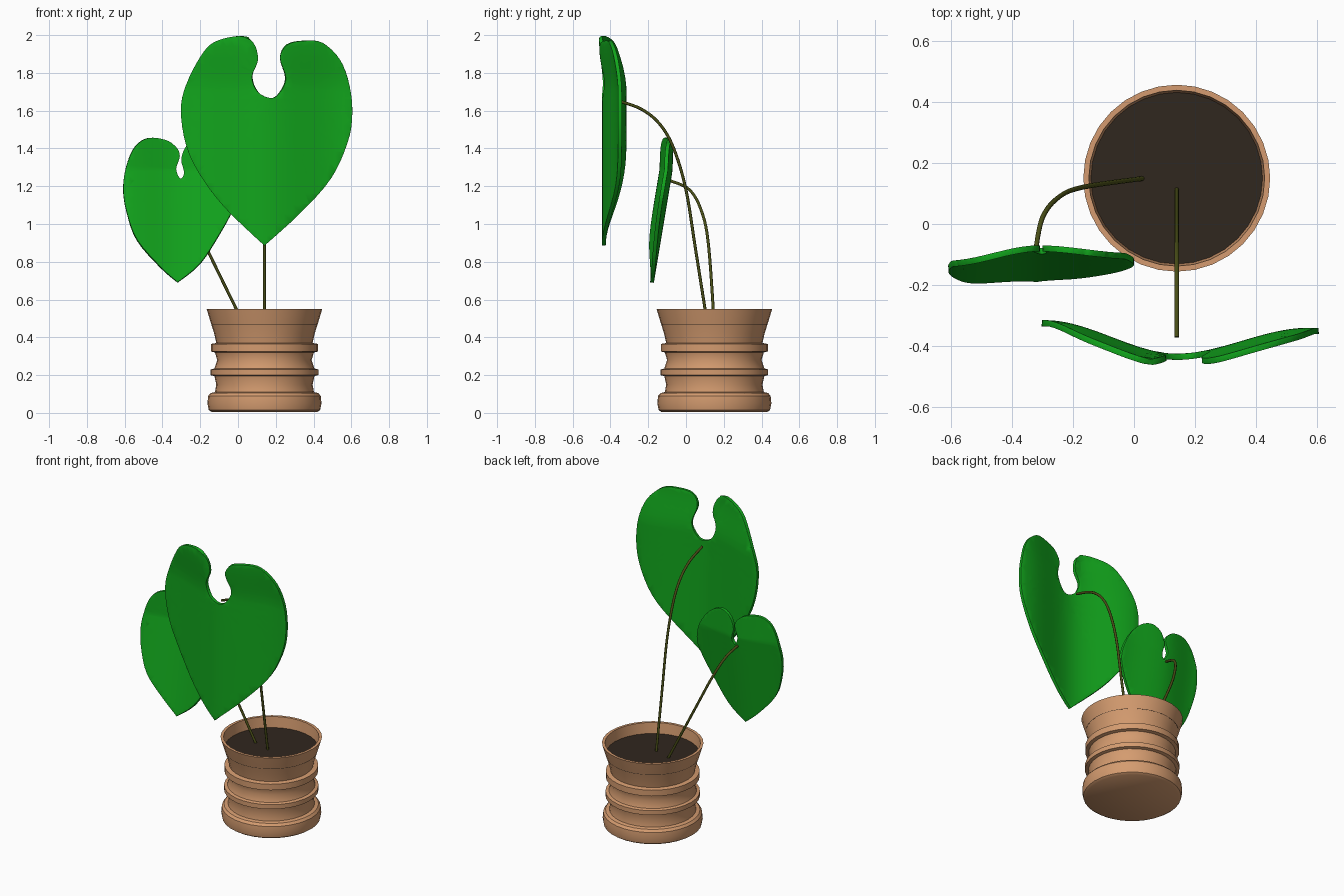
import bpy, bmesh, math
from mathutils import Vector

if "Cube" in bpy.data.objects:
    bpy.data.objects.remove(bpy.data.objects["Cube"])


def material(name, color):
    m = bpy.data.materials.new(name)
    m.diffuse_color = (*color, 1)
    m.use_nodes = True
    m.node_tree.nodes["Principled BSDF"].inputs["Base Color"].default_value = m.diffuse_color
    return m


CLAY = material("clay", (0.66, 0.33, 0.16))
SOIL = material("soil", (0.03, 0.02, 0.013))
LEAF = material("leaf_green", (0.006, 0.38, 0.012))
STEM = material("stem_green", (0.065, 0.075, 0.008))
POT_X, POT_Y = 0.14, 0.15


def add(name, bm, mat, angle=35):
    bmesh.ops.recalc_face_normals(bm, faces=bm.faces)
    me = bpy.data.meshes.new(name)
    bm.to_mesh(me)
    bm.free()
    me.materials.append(mat)
    ob = bpy.data.objects.new(name, me)
    bpy.context.collection.objects.link(ob)
    bpy.ops.object.select_all(action='DESELECT')
    bpy.context.view_layer.objects.active = ob
    ob.select_set(True)
    bpy.ops.object.shade_smooth_by_angle(angle=math.radians(angle))
    return ob


def lathe(name, profile, mat, steps=32):
    bm = bmesh.new()
    vs = [bm.verts.new((r, 0, z)) for r, z in profile]
    es = [bm.edges.new(p) for p in zip(vs, vs[1:])]
    bmesh.ops.spin(bm, geom=vs + es, axis=(0, 0, 1), cent=(0, 0, 0),
                   steps=steps, angle=2 * math.pi)
    bmesh.ops.remove_doubles(bm, verts=bm.verts, dist=1e-4)
    ob = add(name, bm, mat)
    ob.location = (POT_X, POT_Y, 0)
    return ob


def smooth_path(points, n):
    """Catmull-Rom curve through the points, sharp at both ends."""
    p = [Vector(q) for q in points]
    p = [p[0]] + p + [p[-1]]
    out = []
    for a, b, c, d in zip(p, p[1:], p[2:], p[3:]):
        for i in range(n):
            t = i / n
            out.append(0.5 * (2 * b + (c - a) * t + (2 * a - 5 * b + 4 * c - d) * t ** 2
                              + (3 * b - a - 3 * c + d) * t ** 3))
    return out + [p[-1]]


def ease(t):
    t = max(0, min(1, t))
    return t * t * (3 - 2 * t)


def leaf(name, outline, depth):
    # fill the outline, slice it into a grid, then bend it
    pts = smooth_path([(x, 0, z) for x, z in outline + outline[:1]], 4)[:-1]
    bm = bmesh.new()
    vs = [bm.verts.new(p) for p in pts]
    es = [bm.edges.new((vs[i - 1], vs[i])) for i in range(len(vs))]
    bmesh.ops.triangle_fill(bm, edges=es, use_beauty=True, normal=(0, -1, 0))
    for axis in (0, 2):
        lo = min(p[axis] for p in pts)
        hi = max(p[axis] for p in pts)
        nrm = Vector((0, 0, 0))
        nrm[axis] = 1
        for i in range(1, 20):
            bmesh.ops.bisect_plane(bm, geom=bm.verts[:] + bm.edges[:] + bm.faces[:],
                                   plane_co=nrm * (lo + (hi - lo) * i / 20), plane_no=nrm)
    bmesh.ops.remove_doubles(bm, verts=bm.verts, dist=0.002)
    for v in bm.verts:
        v.co.y = depth(v.co.x, v.co.z)
    ob = add(name, bm, LEAF, 60)
    s = ob.modifiers.new("thickness", 'SOLIDIFY')
    s.thickness = 0.02
    s.offset = 0
    b = ob.modifiers.new("soft_rim", 'BEVEL')
    b.width = 0.006
    b.segments = 2
    b.angle_limit = math.radians(60)


def stem(name, points):
    pts = smooth_path(points, 6)
    cu = bpy.data.curves.new(name, 'CURVE')
    cu.dimensions = '3D'
    cu.bevel_depth = 0.008
    cu.bevel_resolution = 2
    cu.use_fill_caps = True
    sp = cu.splines.new('POLY')
    sp.points.add(len(pts) - 1)
    for q, p in zip(sp.points, pts):
        q.co = (*p, 1)
    cu.materials.append(STEM)
    bpy.context.collection.objects.link(bpy.data.objects.new(name, cu))


# Pot with two bands, a thick foot and a flared rim
lathe("pot", [(0, 0.005), (0.28, 0.005), (0.295, 0.015), (0.302, 0.05), (0.298, 0.09),
              (0.285, 0.105), (0.262, 0.11), (0.255, 0.15), (0.265, 0.195), (0.285, 0.2),
              (0.285, 0.23), (0.265, 0.235), (0.25, 0.28), (0.262, 0.32), (0.283, 0.325),
              (0.283, 0.365), (0.255, 0.37), (0.266, 0.42), (0.285, 0.48), (0.306, 0.55),
              (0.288, 0.55), (0.28, 0.47)], CLAY)
# Soil disc
lathe("soil", [(0, 0.48), (0.281, 0.48), (0.281, 0.465), (0, 0.465)], SOIL)

# Stems
stem("large_stem", [(0.14, 0.115, 0.46), (0.14, 0.05, 0.87), (0.14, 0, 1.18), (0.14, -0.065, 1.40),
                    (0.14, -0.14, 1.53), (0.14, -0.24, 1.61), (0.14, -0.37, 1.655)])
stem("small_stem", [(0.035, 0.15, 0.46), (-0.17, 0.12, 0.88), (-0.25, 0.085, 1.06),
                    (-0.30, 0.02, 1.18), (-0.322, -0.085, 1.23)])


# Large leaf, folded along its midrib
def large_depth(x, z):
    d = x - 0.14
    side = 0.11 if d < 0 else 0.085
    return -0.435 + side * ease(abs(d) / 0.43) - 0.03 * ease((z - 1.7) / 0.3) * ease(abs(d) / 0.1)


leaf("large_leaf", [(0.14, 0.885), (0.33, 1.06), (0.49, 1.24), (0.58, 1.43), (0.605, 1.58),
                    (0.59, 1.735), (0.54, 1.87), (0.445, 1.96), (0.345, 1.97), (0.26, 1.95),
                    (0.222, 1.88), (0.252, 1.77), (0.215, 1.69), (0.17, 1.667), (0.105, 1.70),
                    (0.075, 1.78), (0.105, 1.87), (0.08, 1.96), (0.01, 1.995), (-0.12, 1.965),
                    (-0.195, 1.89), (-0.275, 1.735), (-0.302, 1.60), (-0.275, 1.42),
                    (-0.205, 1.27), (-0.07, 1.09)], large_depth)


# Small leaf, leaning back with its left half curling forward
def small_depth(x, z):
    d = x + 0.31
    curl = 0.05 if d < 0 else 0.025
    return -0.18 + 0.1 * min(1, (z - 0.69) / 0.6) - curl * ease(abs(d) / 0.3)


leaf("small_leaf", [(-0.32, 0.69), (-0.20, 0.79), (-0.095, 0.95), (-0.03, 1.07), (0.0, 1.17),
                    (-0.025, 1.28), (-0.08, 1.37), (-0.15, 1.43), (-0.22, 1.445),
                    (-0.275, 1.41), (-0.30, 1.34), (-0.285, 1.27), (-0.305, 1.238),
                    (-0.328, 1.29), (-0.308, 1.36), (-0.33, 1.41), (-0.385, 1.445),
                    (-0.475, 1.455), (-0.545, 1.41), (-0.59, 1.31), (-0.608, 1.19),
                    (-0.59, 1.065), (-0.535, 0.915), (-0.41, 0.77)], small_depth)
